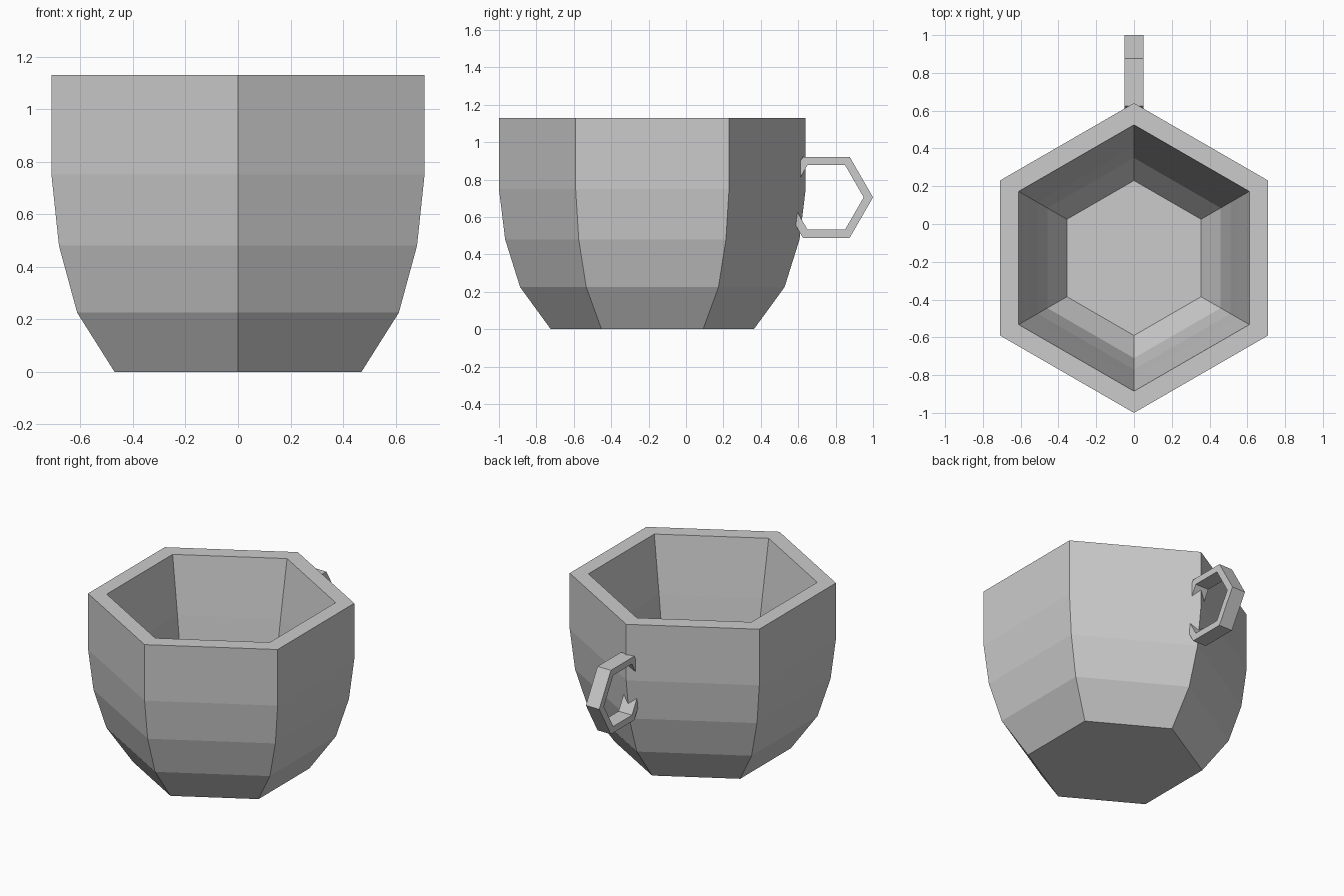
import bpy, bmesh, math

if "Cube" in bpy.data.objects:
    bpy.data.objects.remove(bpy.data.objects["Cube"])

# One plain grey for the whole mug
grey = bpy.data.materials.new("light_grey")
grey.diffuse_color = (0.6, 0.6, 0.6, 1)
grey.use_nodes = True
grey.node_tree.nodes["Principled BSDF"].inputs["Base Color"].default_value = grey.diffuse_color

SIDES = 6
CUP_Y = -0.18


def hexagon(bm, radius, start, place):
    """Six vertices around a centre; place(u, v) maps them into 3D."""
    ring = []
    for i in range(SIDES):
        a = start + math.tau * i / SIDES
        ring.append(bm.verts.new(place(radius * math.cos(a), radius * math.sin(a))))
    return ring


def bridge(bm, a, b):
    for i in range(SIDES):
        j = (i + 1) % SIDES
        bm.faces.new((a[i], a[j], b[j], b[i]))


def finish(bm, name):
    bmesh.ops.recalc_face_normals(bm, faces=bm.faces)
    mesh = bpy.data.meshes.new(name)
    bm.to_mesh(mesh)
    bm.free()
    mesh.materials.append(grey)
    obj = bpy.data.objects.new(name, mesh)
    bpy.context.collection.objects.link(obj)
    return obj


# Cup: outer wall up, over the rim, inner wall down to the floor (radius, z)
profile = [(0.543, 0), (0.707, 0.225), (0.787, 0.48), (0.82, 0.75), (0.82, 1.13),
           (0.705, 1.13), (0.635, 0.75), (0.59, 0.48), (0.53, 0.25), (0.41, 0.09)]
bm = bmesh.new()
rings = [hexagon(bm, r, math.pi / 2, lambda u, v, z=z: (u, CUP_Y + v, z)) for r, z in profile]
for a, b in zip(rings, rings[1:]):
    bridge(bm, a, b)
bm.faces.new(rings[0])
bm.faces.new(rings[-1])
cup = finish(bm, "mug")

# Handle: flat hexagonal ring whose inner end sits within the cup wall
bm = bmesh.new()
loops = [hexagon(bm, r, 0, lambda u, v, x=x: (x, 0.75 + u, 0.705 + v))
         for r, x in ((0.25, -0.05), (0.25, 0.05), (0.2, 0.05), (0.2, -0.05))]
for i in range(4):
    bridge(bm, loops[i], loops[(i + 1) % 4])
handle = finish(bm, "handle_joiner")
handle.hide_render = True
handle.hide_viewport = True

# Merge the handle into the cup wall
mod = cup.modifiers.new("join_handle", 'BOOLEAN')
mod.operation = 'UNION'
mod.solver = 'EXACT'
mod.object = handle
